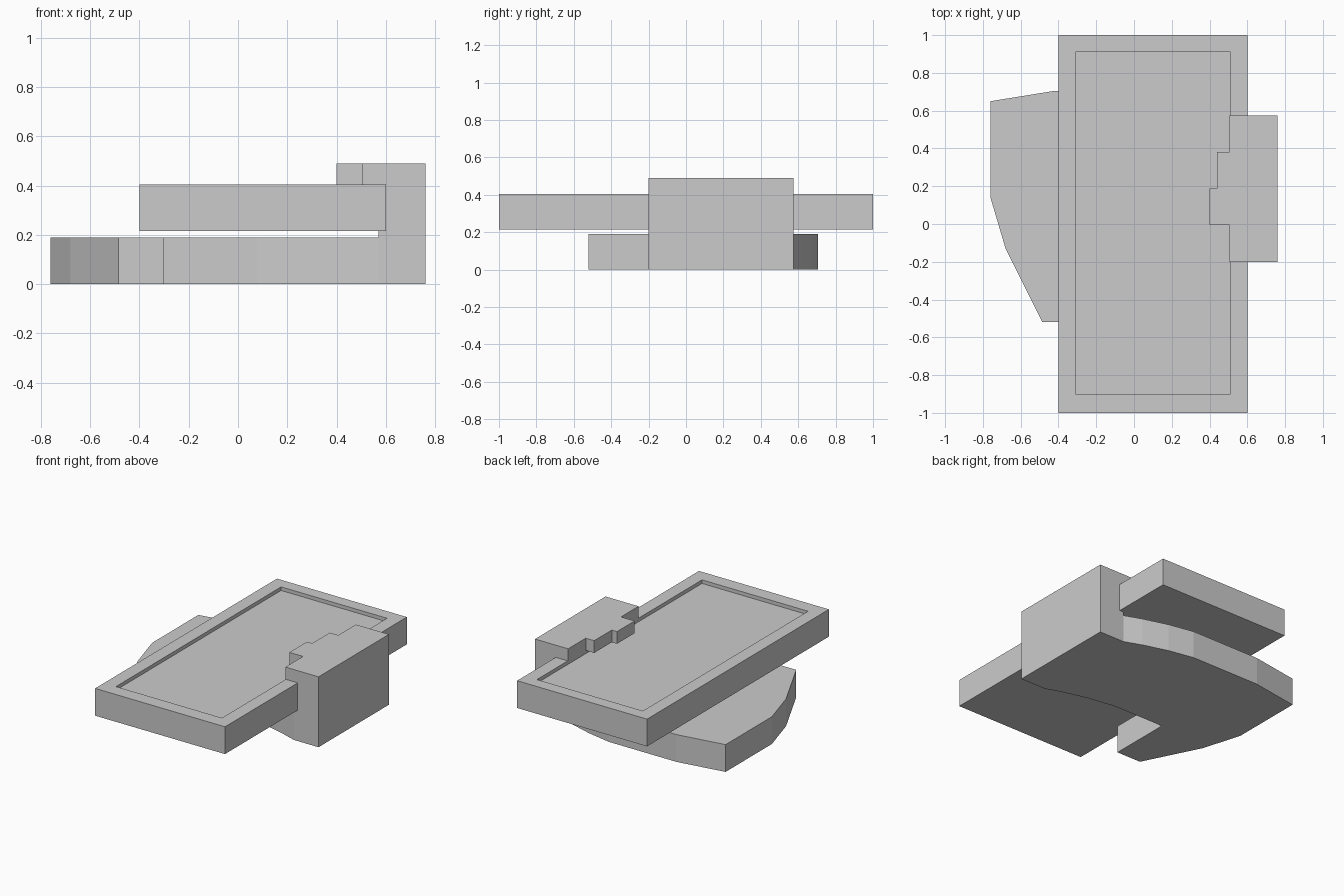
import bpy, bmesh

if "Cube" in bpy.data.objects:
    bpy.data.objects.remove(bpy.data.objects["Cube"])


def prism(name, outline, z0, z1):
    """Extrude a flat xy outline between two heights."""
    bm = bmesh.new()
    face = bm.faces.new([bm.verts.new((x, y, z0)) for x, y in outline])
    top = bmesh.ops.extrude_face_region(bm, geom=[face])["geom"]
    verts = [v for v in top if isinstance(v, bmesh.types.BMVert)]
    bmesh.ops.translate(bm, verts=verts, vec=(0, 0, z1 - z0))
    bmesh.ops.recalc_face_normals(bm, faces=bm.faces[:])
    mesh = bpy.data.meshes.new(name)
    bm.to_mesh(mesh)
    bm.free()
    obj = bpy.data.objects.new(name, mesh)
    bpy.context.collection.objects.link(obj)
    return obj


def rect(x0, x1, y0, y1):
    return [(x0, y0), (x1, y0), (x1, y1), (x0, y1)]


# Handheld slab with a sunken screen
slab = prism("handheld_slab", rect(-0.4, 0.6, -1, 1), 0.215, 0.405)
bm = bmesh.new()
bm.from_mesh(slab.data)
screen = max(bm.faces, key=lambda f: f.calc_center_median().z)
bmesh.ops.inset_region(bm, faces=[screen], thickness=0.13)
bmesh.ops.translate(bm, verts=screen.verts[:], vec=(0, 0.006, 0))
screen = bmesh.ops.extrude_discrete_faces(bm, faces=[screen])["faces"][0]
bmesh.ops.translate(bm, verts=screen.verts[:], vec=(0, 0, -0.025))
bm.to_mesh(slab.data)
bm.free()

# Palm: thumb side on the left, notch at the front, curved flanks to the right
prism("palm", [
    (0.76, -0.2), (0.76, 0.575), (0.57, 0.575),
    (0.45, 0.62), (0.28, 0.67), (0.1, 0.705),
    (-0.42, 0.705), (-0.76, 0.65), (-0.76, 0.14), (-0.68, -0.13),
    (-0.485, -0.52), (-0.3, -0.52), (-0.3, -0.085),
    (0.08, -0.085), (0.28, -0.115), (0.45, -0.16), (0.57, -0.2),
], 0, 0.19)

# Fingers rising beside the slab
prism("finger_wall", rect(0.57, 0.76, -0.2, 0.575), 0.19, 0.405)

# Stepped fingertips folded over the slab edge
tips = [(0.76, 0.575), (0.76, -0.2)]
for i, x in enumerate((0.505, 0.4, 0.44, 0.505)):
    y = -0.2 + i * 0.19375
    tips += [(x, y), (x, y + 0.19375)]
prism("fingertips", tips, 0.405, 0.49)
